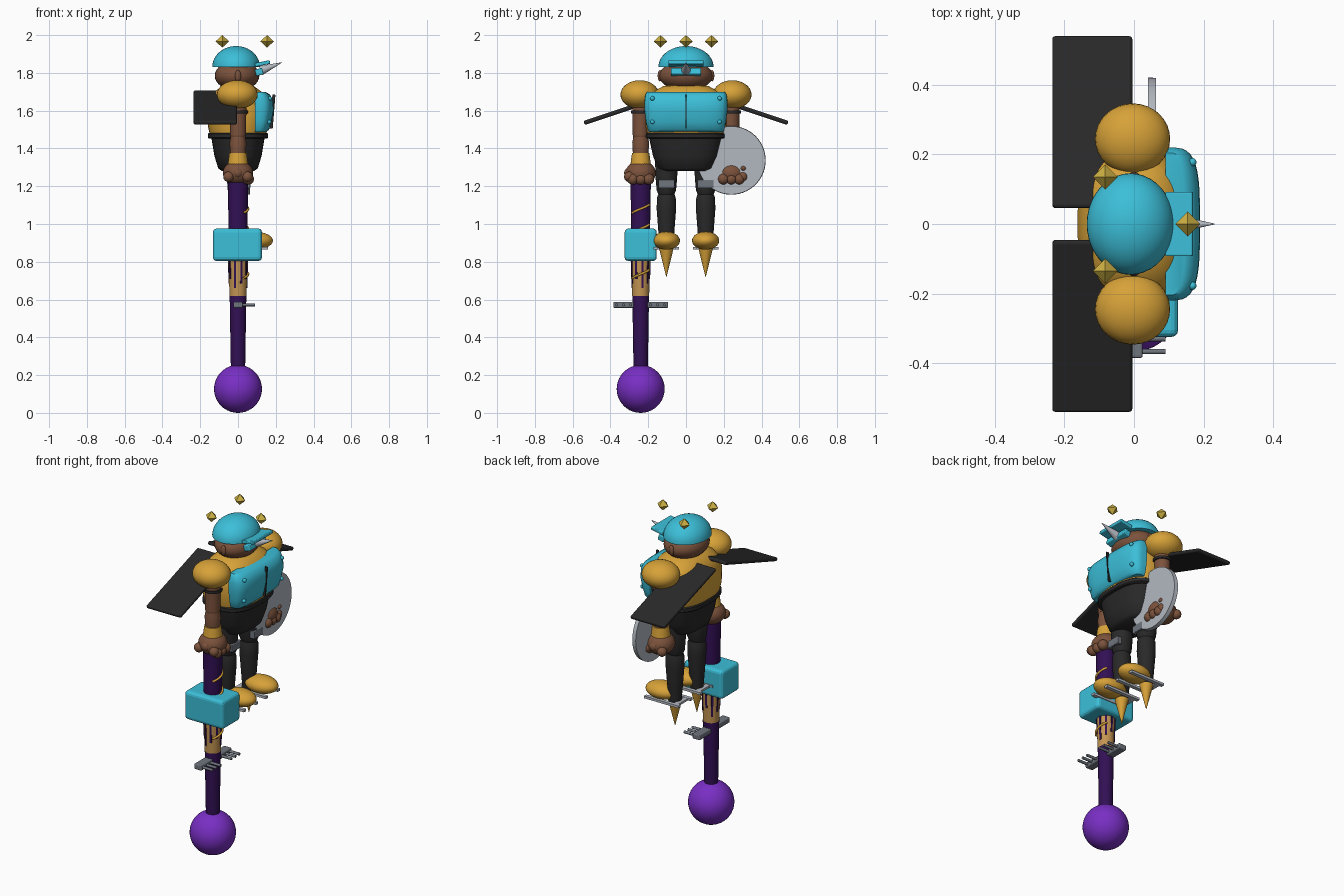
import bpy, bmesh, math
from mathutils import Vector, Matrix

if "Cube" in bpy.data.objects:
    bpy.data.objects.remove(bpy.data.objects["Cube"])

def mat(name, r, g, b):
    m = bpy.data.materials.new(name)
    m.diffuse_color = (r, g, b, 1)
    m.use_nodes = True
    m.node_tree.nodes["Principled BSDF"].inputs["Base Color"].default_value = m.diffuse_color
    return m

CYAN = mat("cyan", .045, .52, .69)
GOLD = mat("gold", .68, .36, .04)
SKIN = mat("brown skin", .20, .085, .045)
BLACK = mat("charcoal", .022, .022, .022)
LIGHT = mat("light grey", .45, .48, .53)
GREY = mat("steel grey", .16, .18, .21)
PURPLE = mat("bright purple", .19, .028, .55)
DARK = mat("dark purple", .032, .005, .09)
CRYSTAL = mat("crystal yellow", .60, .43, .055)
TAN = mat("tan", .55, .30, .085)

def finish(name, bm, m, smooth=True):
    bmesh.ops.recalc_face_normals(bm, faces=bm.faces)
    me = bpy.data.meshes.new(name)
    bm.to_mesh(me)
    bm.free()
    ob = bpy.data.objects.new(name, me)
    bpy.context.collection.objects.link(ob)
    me.materials.append(m)
    if smooth:
        bpy.ops.object.select_all(action='DESELECT')
        ob.select_set(True)
        bpy.context.view_layer.objects.active = ob
        bpy.ops.object.shade_smooth_by_angle(angle=math.radians(40))
    return ob

def ball(name, c, r, m, seg=32):
    bm = bmesh.new()
    bmesh.ops.create_uvsphere(bm, u_segments=seg, v_segments=seg // 2, radius=1)
    bmesh.ops.scale(bm, vec=r, verts=bm.verts)
    bmesh.ops.translate(bm, vec=c, verts=bm.verts)
    return finish(name, bm, m)

def rod(name, a, b, r1, r2, m, seg=24):
    a, b = Vector(a), Vector(b)
    d = b - a
    M = Matrix.Translation((a + b) / 2) @ d.to_track_quat('Z', 'Y').to_matrix().to_4x4()
    bm = bmesh.new()
    bmesh.ops.create_cone(bm, cap_ends=True, segments=seg, radius1=r1, radius2=r2, depth=d.length, matrix=M)
    return finish(name, bm, m)

def box(name, c, s, m, bevel=0, rot=(0, 0, 0)):
    bm = bmesh.new()
    bmesh.ops.create_cube(bm, size=1)
    bmesh.ops.scale(bm, vec=s, verts=bm.verts)
    ob = finish(name, bm, m, False)
    ob.location, ob.rotation_euler = c, rot
    if bevel:
        b = ob.modifiers.new("bevel", 'BEVEL')
        b.width, b.segments = bevel, 3
    return ob

def loft(name, rings, m, x0=0, y0=0, n=2.6, half=False, seg=40):
    """Stack of superellipse rings (z, half x, half y); half keeps only the front side."""
    bm = bmesh.new()
    loops = []
    for z, hx, hy in rings:
        loop = []
        for i in range(seg):
            t = 2 * math.pi * (i + .5) / seg
            c, s = math.cos(t), math.sin(t)
            x = math.copysign(abs(c) ** (2 / n), c) * hx
            y = math.copysign(abs(s) ** (2 / n), s) * hy
            if half and x < 0:
                x = -.01
            loop.append(bm.verts.new((x0 + x, y0 + y, z)))
        loops.append(loop)
    for p, q in zip(loops, loops[1:]):
        for i in range(seg):
            j = (i + 1) % seg
            bm.faces.new((p[i], p[j], q[j], q[i]))
    bm.faces.new(loops[0])
    bm.faces.new(loops[-1])
    return finish(name, bm, m)

# staff: ball, pole, block, slotted sleeve
PY = -.24
ball("staff_ball", (0, PY, .127), (.127,) * 3, PURPLE, 40)
rod("staff_pole", (0, PY, .24), (0, PY, 1.22), .038, .054, DARK, 32)
box("staff_block", (-.003, PY, .89), (.26, .17, .172), CYAN, .02)
rod("staff_sleeve", (0, PY, .62), (0, PY, .81), .045, .05, TAN, 32)
for i in range(9):
    a = 2 * math.pi * i / 9 + .2
    low = .66 + .025 * (i % 3)
    box("sleeve_slot", (.047 * math.cos(a), PY + .047 * math.sin(a), (low + .81) / 2),
        (.009, .011, .81 - low), DARK, 0, (0, .03, a))
# thin gold wires on the front of the pole
for z, w in ((1.08, 1), (.975, 1), (.735, 1)):
    cu = bpy.data.curves.new("staff_wire", 'CURVE')
    cu.dimensions = '3D'
    cu.bevel_depth = .006
    sp = cu.splines.new('POLY')
    sp.points.add(8)
    for i in range(9):
        a = -1.0 + 2.0 * i / 8
        sp.points[i].co = (.054 * math.cos(a), PY + .054 * math.sin(a), z + .022 * a, 1)
    cu.materials.append(GOLD)
    bpy.context.collection.objects.link(bpy.data.objects.new("staff_wire", cu))
# toothed bars on the staff
for s in (-1, 1):
    box("tooth_bar", (0, PY + s * .09, .572), (.05, .11, .032), GREY, .006)
    for k in (-1, 0, 1):
        y = PY + s * .09 + k * .037
        rod("bar_tooth", (.01, y, .572), (.09, y, .572), .008, .008, GREY, 10)
box("tooth_bar_bridge", (0, PY, .572), (.03, .12, .02), GREY)

# body
loft("pelvis", [(1.28, .085, .125), (1.295, .105, .15), (1.36, .125, .175), (1.46, .142, .197)], BLACK)
loft("belt", [(1.452, .155, .205), (1.457, .16, .212), (1.477, .16, .212), (1.482, .155, .205)], BLACK)
loft("torso", [(1.475, .15, .205), (1.52, .16, .215), (1.60, .163, .218), (1.66, .15, .205),
               (1.70, .125, .175), (1.73, .085, .12), (1.74, .04, .06)], GOLD)
loft("chest_plate", [(1.488, .05, .195), (1.50, .065, .203), (1.54, .077, .212), (1.60, .09, .22), (1.65, .088, .22),
                     (1.685, .07, .215), (1.70, .045, .205)], CYAN, .1, 0, 3.5, True)
box("chest_slit", (.183, 0, 1.595), (.016, .007, .18), BLACK, 0, (0, .08, 0))
for y in (-1, 1):
    for z, x in ((1.665, .168), (1.54, .165)):
        ball("rivet", (x, y * .178, z), (.012,) * 3, CYAN, 12)

# head with cap, visor, mask and horn
ball("head", (-.005, 0, 1.785), (.118, .142, .08), SKIN)
bm = bmesh.new()
bmesh.ops.create_uvsphere(bm, u_segments=40, v_segments=24, radius=1)
bmesh.ops.bisect_plane(bm, geom=bm.verts[:] + bm.edges[:] + bm.faces[:], plane_co=(0, 0, 0),
                       plane_no=(0, 0, -1), clear_outer=True)
bmesh.ops.holes_fill(bm, edges=[e for e in bm.edges if e.is_boundary])
bmesh.ops.scale(bm, vec=(.126, .146, .11), verts=bm.verts)
bmesh.ops.translate(bm, vec=(-.01, 0, 1.832), verts=bm.verts)
finish("cap", bm, CYAN)
box("visor", (.13, 0, 1.85), (.08, .185, .02), CYAN, .005, (0, -.2, 0))
box("mask", (.112, 0, 1.805), (.04, .16, .035), CYAN, .006, (0, -.3, 0))
rod("horn", (.12, 0, 1.812), (.232, 0, 1.855), .026, .001, LIGHT)
for s in (-1, 1):
    ball("ear", (0, s * .138, 1.785), (.016, .012, .03), SKIN, 16)

# floating crystals
for x, y in ((-.083, .135), (-.083, -.135), (.154, 0)):
    rod("crystal_top", (x, y, 1.967), (x, y, 2.0), .036, 0, CRYSTAL, 4)
    rod("crystal_bottom", (x, y, 1.967), (x, y, 1.934), .036, 0, CRYSTAL, 4)

# paired parts
for s in (-1, 1):
    Y, L = s * .24, s * .104
    # wing plate
    box("wing", (-.12, s * .293, 1.617), (.23, .52, .022), BLACK, .009, (-s * .322, 0, 0))
    # arm
    ball("shoulder_pad", (-.004, s * .245, 1.685), (.108, .102, .076), GOLD)
    rod("upper_arm", (0, Y, 1.66), (0, Y, 1.47), .045, .042, SKIN)
    rod("arm_band", (0, Y, 1.585), (0, Y, 1.60), .052, .052, BLACK)
    ball("elbow", (0, Y, 1.475), (.042,) * 3, SKIN, 20)
    loft("forearm", [(1.30, .036, .036), (1.38, .042, .042), (1.43, .045, .045), (1.48, .036, .036)],
         SKIN, 0, Y, 2, False, 24)
    rod("wristband", (0, Y, 1.315), (0, Y, 1.375), .054, .046, GOLD)
    ball("hand", (0, Y, 1.27), (.08, .08, .066), SKIN)
    for k in (-1, 0, 1):
        ball("finger", (.055, Y + k * .042, 1.238), (.03, .03, .03), SKIN, 16)
        ball("finger_back", (-.05 + .05 * (k + 1), Y + s * .06, 1.25 + .02 * (k == 0)), (.028,) * 3, SKIN, 16)
    # leg
    loft("thigh", [(1.155, .045, .042), (1.18, .055, .052), (1.25, .06, .058), (1.33, .06, .06)],
         BLACK, 0, L, 2, False, 24)
    loft("shin", [(.87, .036, .036), (.95, .042, .042), (1.08, .052, .052), (1.14, .052, .05), (1.17, .04, .038)],
         BLACK, 0, L, 2, False, 24)
    box("knee_plate", (.05, L, 1.212), (.03, .085, .045), GREY, .004)
    # shoe with rails and heel spike
    ball("shoe", (.085, L, .912), (.1, .072, .048), GOLD)
    for k in (-1, 1):
        box("shoe_rail", (.045, L + k * .057, .872), (.23, .022, .014), LIGHT)
    box("shoe_crossbar", (-.04, L, .872), (.03, .12, .012), LIGHT)
    rod("heel_spike", (0, L, .87), (0, L, .72), .038, .001, GOLD)

# shield on the far arm
rod("shield", (.04, .24, 1.337), (.064, .24, 1.337), .182, .18, LIGHT, 56)
ball("shield_thumb", (.063, .303, 1.295), (.012, .014, .012), SKIN, 12)
